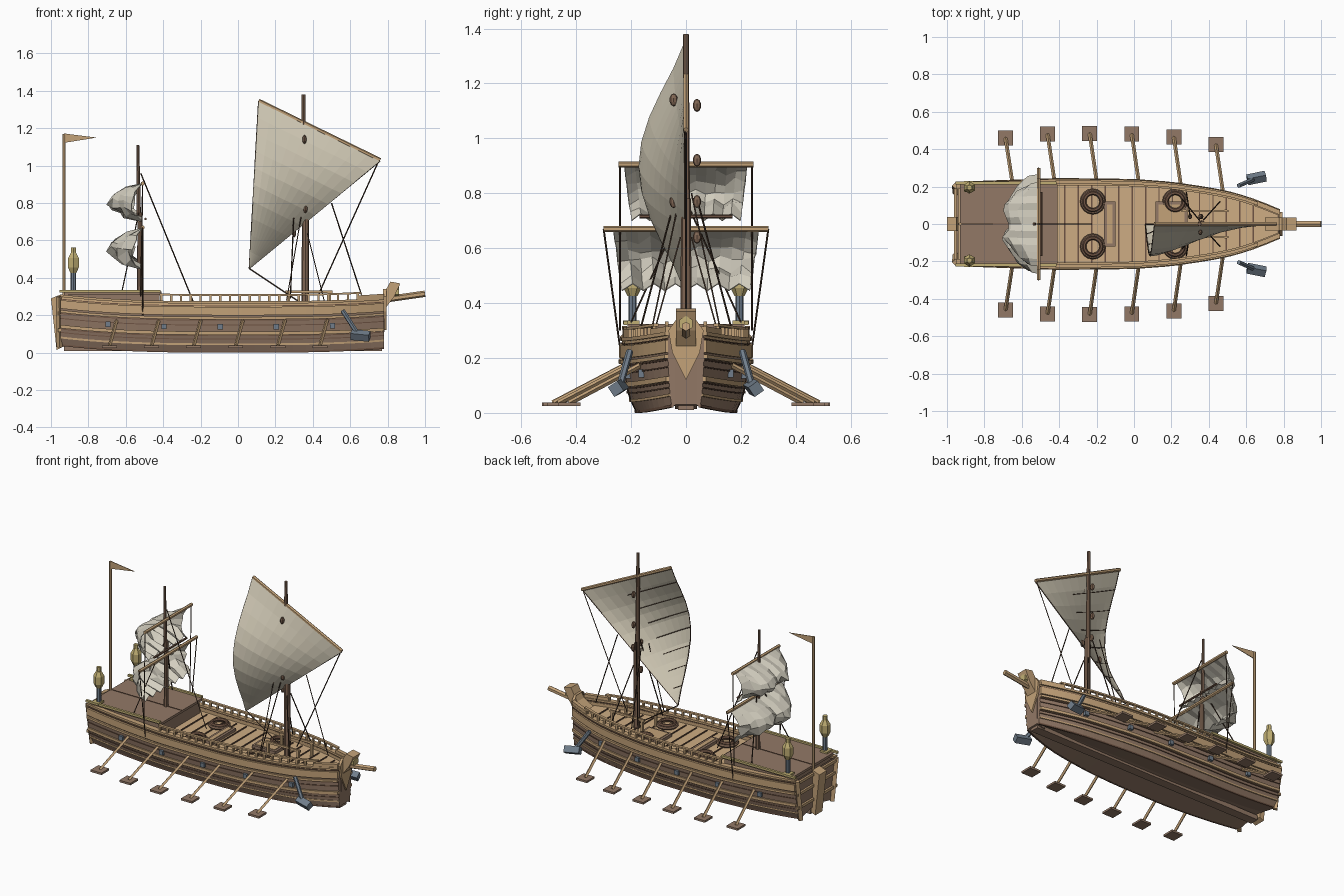
import bpy, bmesh, math, random
from mathutils import Vector, Matrix

random.seed(4)
if "Cube" in bpy.data.objects:
    bpy.data.objects.remove(bpy.data.objects["Cube"])


def material(name, *srgb):
    m = bpy.data.materials.new(name)
    m.use_nodes = True
    c = [v ** 2.2 for v in srgb] + [1]
    m.diffuse_color = c
    m.node_tree.nodes["Principled BSDF"].inputs["Base Color"].default_value = c
    return m


TAN = material("light_wood", .76, .63, .47)
DECK = material("deck_wood", .80, .67, .51)
BROWN = material("brown_wood", .57, .47, .40)
MAST = material("mast_wood", .50, .40, .33)
DARK = material("dark_wood", .43, .33, .27)
ROPE = material("dark_rope", .28, .22, .18)
CLOTH = material("sail_cloth", .82, .79, .71)
PALE = material("pale_cloth", .83, .81, .75)
STEEL = material("blue_steel", .44, .49, .54)
BRASS = material("brass", .75, .68, .45)


def finish(bm, name, *mats):
    bmesh.ops.recalc_face_normals(bm, faces=bm.faces)
    me = bpy.data.meshes.new(name)
    bm.to_mesh(me)
    bm.free()
    for m in mats:
        me.materials.append(m)
    ob = bpy.data.objects.new(name, me)
    bpy.context.scene.collection.objects.link(ob)
    return ob


def box(bm, centre, size, rot=None):
    mat = Matrix.Translation(centre) @ (rot or Matrix()) @ Matrix.Diagonal((*size, 1))
    bmesh.ops.create_cube(bm, size=1, matrix=mat)


def rod(bm, a, b, r, r2=None, sides=6):
    a, b = Vector(a), Vector(b)
    d = b - a
    mat = Matrix.Translation((a + b) / 2) @ d.to_track_quat('Z', 'Y').to_matrix().to_4x4()
    bmesh.ops.create_cone(bm, cap_ends=True, segments=sides, radius1=r,
                          radius2=r if r2 is None else r2, depth=d.length, matrix=mat)


def prism(bm, outline, half):
    """Extrude an x-z outline across y."""
    rings = [[bm.verts.new((x, y, z)) for x, z in outline] for y in (-half, half)]
    n = len(outline)
    bm.faces.new(rings[0])
    bm.faces.new(rings[1])
    for i in range(n):
        j = (i + 1) % n
        bm.faces.new((rings[0][i], rings[0][j], rings[1][j], rings[1][i]))


def interp(table, v):
    for (a, p), (b, q) in zip(table, table[1:]):
        if v <= b:
            return p + (q - p) * max(0, v - a) / (b - a)
    return table[-1][1]


PLAN = [(-.95, .215), (-.4, .235), (0, .23), (.2, .215), (.4, .185),
        (.5, .165), (.6, .138), (.7, .1), (.78, .066)]
FLARE = [(0, .78), (.05, .88), (.1, .94), (.2, 1), (.27, .97)]


def sheer(x):
    return .026 * abs(x / .85) ** 3


def side(x, z):
    return interp(PLAN, x) * interp(FLARE, z)


def stations(x0, x1):
    n = max(2, round((x1 - x0) / .07))
    return [x0 + (x1 - x0) * i / n for i in range(n + 1)]


def strake(bm, z, h, out, x0=-.95, x1=.78, inner=.006):
    """Strip that follows the hull on both sides."""
    for s in (-1, 1):
        prev = None
        for x in stations(x0, x1):
            y, zz = side(x, z), z + sheer(x)
            ring = [bm.verts.new((x, s * (y + dy), zz + dz)) for dy, dz in
                    ((-inner, 0), (out, 0), (out, h), (-inner, h))]
            if prev:
                for i in range(4):
                    j = (i + 1) % 4
                    bm.faces.new((prev[i], prev[j], ring[j], ring[i]))
            else:
                bm.faces.new(ring)
            prev = ring
        bm.faces.new(prev)


# Hull shell with a raised bottom centre, light wood above the upper wale
bm = bmesh.new()
levels = [0, .05, .1, .15, .2, .27]
prev = None
for x in stations(-.95, .78):
    half = [(.3 * side(x, 0), .025)] + [(side(x, z), z) for z in levels]
    pts = [(-y, z) for y, z in reversed(half)] + half
    ring = [bm.verts.new((x, y, z + sheer(x))) for y, z in pts]
    if prev:
        for i in range(len(ring) - 1):
            f = bm.faces.new((prev[i], prev[i + 1], ring[i + 1], ring[i]))
            f.material_index = int(i in (0, len(ring) - 2))
    else:
        bm.faces.new(ring)
    prev = ring
bm.faces.new(prev)
box(bm, (-.08, 0, .025), (1.7, .06, .03))
finish(bm, "hull", BROWN, TAN)

# Wales, gunwale cap, bow cheeks and dark seams
bm = bmesh.new()
for z, h, out in ((.04, .01, .006), (.095, .018, .012), (.178, .014, .014), (.2, .045, .009)):
    strake(bm, z, h, out)
strake(bm, .262, .013, .012, inner=.022)
strake(bm, .27, .025, .01, .64, .78, inner=.016)
finish(bm, "wales", TAN)
bm = bmesh.new()
for z in (.07, .088, .145, .171, .248):
    strake(bm, z, .005, .005)
strake(bm, 0, .01, .004)
finish(bm, "plank_seams", DARK)

# Main deck with cross seams
bm = bmesh.new()
prev = None
for x in stations(-.94, .77):
    y = side(x, .22) - .004
    ring = [bm.verts.new((x, s * y, .225 + sheer(x))) for s in (-1, 1)]
    if prev:
        bm.faces.new((prev[0], prev[1], ring[1], ring[0]))
    prev = ring
finish(bm, "main_deck", DECK)
bm = bmesh.new()
for i in range(15):
    x = -.37 + i * .072
    box(bm, (x, 0, .228 + sheer(x)), (.007, 2 * side(x, .22) - .05, .006))
finish(bm, "deck_seams", DARK)

# Hatches on the deck: brown frames with light lids
frames, lids = bmesh.new(), bmesh.new()
for cx, cy, sx, sy in ((-.13, 0, .06, .24), (.2, .05, .17, .14)):
    box(frames, (cx, cy, .235), (sx, sy, .02))
    box(lids, (cx, cy, .246), (sx - .03, sy - .03, .006))
finish(frames, "hatch_frames", BROWN)
finish(lids, "hatch_lids", TAN)

# Open rail along the waist
bm = bmesh.new()
strake(bm, .303, .01, .006, -.42, .66, inner=.012)
for i in range(21):
    x = -.41 + i * .0525
    for s in (-1, 1):
        box(bm, (x, s * (side(x, .27) - .003), .288 + sheer(x)), (.012, .012, .035))
finish(bm, "waist_rail", TAN)

# Stern cabin, roof and roof edge
bm = bmesh.new()
box(bm, (-.67, 0, .265), (.5, .4, .09))
box(bm, (-.67, 0, .316), (.52, .425, .016))
finish(bm, "cabin", BROWN)
bm = bmesh.new()
for s in (-1, 1):
    box(bm, (-.685, s * .22, .328), (.54, .016, .014))
    box(bm, (-.885, s * .2, .33), (.05, .06, .012))
finish(bm, "roof_edges", BRASS)
bm = bmesh.new()
box(bm, (-.67, 0, .325), (.52, .004, .004))
finish(bm, "roof_seam", DARK)

# Stern: corner posts, cross beams and stern post
bm = bmesh.new()
prism(bm, [(-1, .29), (-.95, .31), (-.94, .03), (-.97, .015)], .038)
for s in (-1, 1):
    rod(bm, (-.952, s * .165, .03), (-.955, s * .205, .3), .018, sides=4)
for z in (.12, .21, .285):
    box(bm, (-.955, 0, z), (.016, .41, .018))
finish(bm, "stern_frame", TAN)

# Bow: prow post, pointed stem plate and bowsprit
bm = bmesh.new()
prism(bm, [(.7, .26), (.77, .3), (.815, .38), (.868, .37), (.835, .3), (.79, .24), (.77, .22)], .036)
back, front = [[bm.verts.new((x, y, z)) for y, z in
                ((-.036, .34), (.036, .34), (.064, .3), (.05, .22), (0, .12), (-.05, .22), (-.064, .3))]
               for x in (.775, .793)]
bm.faces.new(front)
for i in range(7):
    j = (i + 1) % 7
    bm.faces.new((back[i], back[j], front[j], front[i]))
rod(bm, (.79, 0, .285), (1, 0, .315), .017)
finish(bm, "prow", TAN)
bm = bmesh.new()
prism(bm, [(.72, .015), (.78, .03), (.785, .24), (.72, .24)], .04)
finish(bm, "stem", BROWN)
bm = bmesh.new()
rod(bm, (.84, 0, .325), (.862, 0, .325), .028)
finish(bm, "prow_boss", BRASS)

# Oars and oar ports
shafts, blades, ports = bmesh.new(), bmesh.new(), bmesh.new()
for s in (-1, 1):
    for i, y in enumerate((.46, .48, .485, .48, .465, .425)):
        x = -.687 + .225 * i
        rod(shafts, (x + .04, s * (side(x, .17) - .02), .18), (x, s * y, .036), .01, sides=4)
        box(blades, (x, s * y, .032), (.08, .08, .013))
    for i in range(5):
        x = -.695 + .3 * i
        box(ports, (x, s * (side(x, .14) + .005), .138 + sheer(x)), (.028, .022, .028))
finish(shafts, "oar_shafts", TAN)
finish(blades, "oar_blades", BROWN)
finish(ports, "oar_ports", STEEL)

# Anchors at the bow
bm = bmesh.new()
for s in (-1, 1):
    rod(bm, (.56, s * .205, .225), (.64, s * .24, .1), .013)
    tilt = Matrix.Rotation(.1, 4, 'Y') @ Matrix.Rotation(s * .2, 4, 'Z') @ Matrix.Rotation(.6, 4, 'X')
    box(bm, (.655, s * .246, .092), (.1, .042, .042), tilt)
finish(bm, "anchors", STEEL)

# Masts
bm = bmesh.new()
rod(bm, (.36, 0, .22), (.36, 0, .78), .021, .018, 8)
rod(bm, (.355, 0, .7), (.35, 0, 1.38), .015, .01, 8)
rod(bm, (-.525, 0, .22), (-.525, 0, .75), .015, .013, 8)
rod(bm, (-.53, 0, .7), (-.535, 0, 1.11), .012, .007, 8)
finish(bm, "masts", MAST)

# Yards, mast rack and stern flag pole
bm = bmesh.new()
rod(bm, (.11, .0, 1.347), (.76, 0, 1.03), .011)
rod(bm, (-.51, -.3, .67), (-.51, .3, .67), .011)
rod(bm, (-.51, -.245, .905), (-.51, .245, .905), .011)
for s in (-1, 1):
    box(bm, (.38, s * .07, .325), (.25, .012, .014))
    for x in (.27, .49):
        box(bm, (x, s * .07, .28), (.014, .014, .1))
rod(bm, (-.93, 0, .2), (-.93, 0, 1.17), .009)
prism(bm, [(-.93, 1.172), (-.755, 1.15), (-.93, 1.122)], .002)
finish(bm, "yards_and_flagpole", TAN)


def cloth(name, fn, nu, nv, mat):
    bm = bmesh.new()
    g = [[bm.verts.new(fn(i / nu, j / nv)) for j in range(nv + 1)] for i in range(nu + 1)]
    for i in range(nu):
        for j in range(nv):
            bm.faces.new((g[i][j], g[i + 1][j], g[i + 1][j + 1], g[i][j + 1]))
    bmesh.ops.remove_doubles(bm, verts=bm.verts, dist=.0005)
    thick = finish(bm, name, mat).modifiers.new("thickness", 'SOLIDIFY')
    thick.thickness = .004
    thick.offset = 0


# Large triangular sail, bellied at the free edge and taut along the foot
def main_sail(t, s):
    top = Vector((.11, 0, 1.345)).lerp(Vector((.76, 0, 1.025)), t)
    p = top.lerp(Vector((.06, 0, .45)), s)
    p.y = -.006 - .165 * max(0, math.sin(math.pi * s)) ** 1.25 * (1 - t ** 1.6)
    return p


cloth("main_sail", main_sail, 10, 10, CLOTH)


# Small gathered sails at the stern
def gathered(z_top, z_low, half):
    def fn(u, v):
        a = 2 * u - 1
        belly = .19 * (1 - .75 * abs(a) ** 2.5) * (1 - .2 * math.exp(-(a / .2) ** 2))
        crease = random.uniform(-.014, .014) * (0 < v < 1)
        z = z_top + (z_low - z_top) * v + .025 * v * abs(math.sin(3 * math.pi * a))
        return (-.512 - belly * max(0, math.sin(math.pi * v)) ** .8 + crease,
                a * half * (1 - .12 * v), z + crease)
    return fn


cloth("upper_stern_sail", gathered(.905, .7, .225), 12, 6, PALE)
cloth("lower_stern_sail", gathered(.665, .445, .265), 12, 6, PALE)

# Rigging: sail bands, stays, shrouds and lifts
bm = bmesh.new()
for k in range(1, 8):
    pts = [main_sail(t / 10, k / 8) + Vector((0, .004, 0)) for t in range(7)]
    for a, b in zip(pts, pts[1:]):
        rod(bm, a, b, .0025, sides=4)
for t in (0, 1):
    line = [main_sail(t, k / 10) + Vector((0, .002, 0)) for k in range(11)]
    for a, b in zip(line, line[1:]):
        rod(bm, a, b, .003, sides=4)
lines = [((.06, 0, .45), (.36, 0, .25)), ((.75, 0, 1.02), (.43, 0, .31)),
         ((.5, 0, .8), (.66, 0, .31)), ((-.52, 0, .96), (-.23, 0, .25))]
for s in (-1, 1):
    lines += [((.35, s * .02, .8), (.26, s * .13, .28)), ((.3, s * .04, .78), (.28, s * .17, .29)),
              ((.37, s * .02, .64), (.46, s * .12, .28)),
              ((-.51, s * .3, .67), (-.51, s * .235, .2)), ((-.51, s * .24, .9), (-.52, s * .24, .3)),
              ((-.53, s * .01, .75), (-.62, s * .2, .33))]
for a, b in lines:
    rod(bm, a, b, .0035, sides=4)
finish(bm, "rigging", ROPE)
bm = bmesh.new()
rod(bm, (-.495, -.17, .715), (-.495, .17, .715), .007)
finish(bm, "sail_spreader", DARK)

# Pulley blocks
bm = bmesh.new()
for x, y, z in ((.355, .04, 1.12), (.355, -.045, 1.14), (.355, .04, .92), (.36, .04, .77),
                (.36, -.045, .77), (.3, .04, .64)):
    bmesh.ops.create_uvsphere(bm, u_segments=8, v_segments=5, radius=.017,
                              matrix=Matrix.Translation((x, y, z)) @ Matrix.Diagonal((.7, .9, 1.4, 1)))
finish(bm, "pulleys", MAST)

# Stern lanterns on posts
posts, lamps = bmesh.new(), bmesh.new()
for s in (-1, 1):
    x, y = -.88, s * .195
    rod(posts, (x, y, .33), (x, y, .43), .015, sides=8)
    rod(lamps, (x, y, .425), (x, y, .455), .018, .033)
    rod(lamps, (x, y, .455), (x, y, .505), .033, .033)
    rod(lamps, (x, y, .505), (x, y, .535), .033, .016)
    rod(lamps, (x, y, .535), (x, y, .562), .015)
finish(posts, "lantern_posts", STEEL)
finish(lamps, "lanterns", BRASS)

# Rope coils on deck
for x in (-.22, .22):
    for y in (-.12, .12):
        for r, z, mat in ((.058, .238, MAST), (.046, .25, DARK)):
            bpy.ops.mesh.primitive_torus_add(location=(x, y, z), major_radius=r, minor_radius=.011,
                                             major_segments=16, minor_segments=6)
            bpy.context.object.name = "rope_coil"
            bpy.context.object.data.materials.append(mat)
